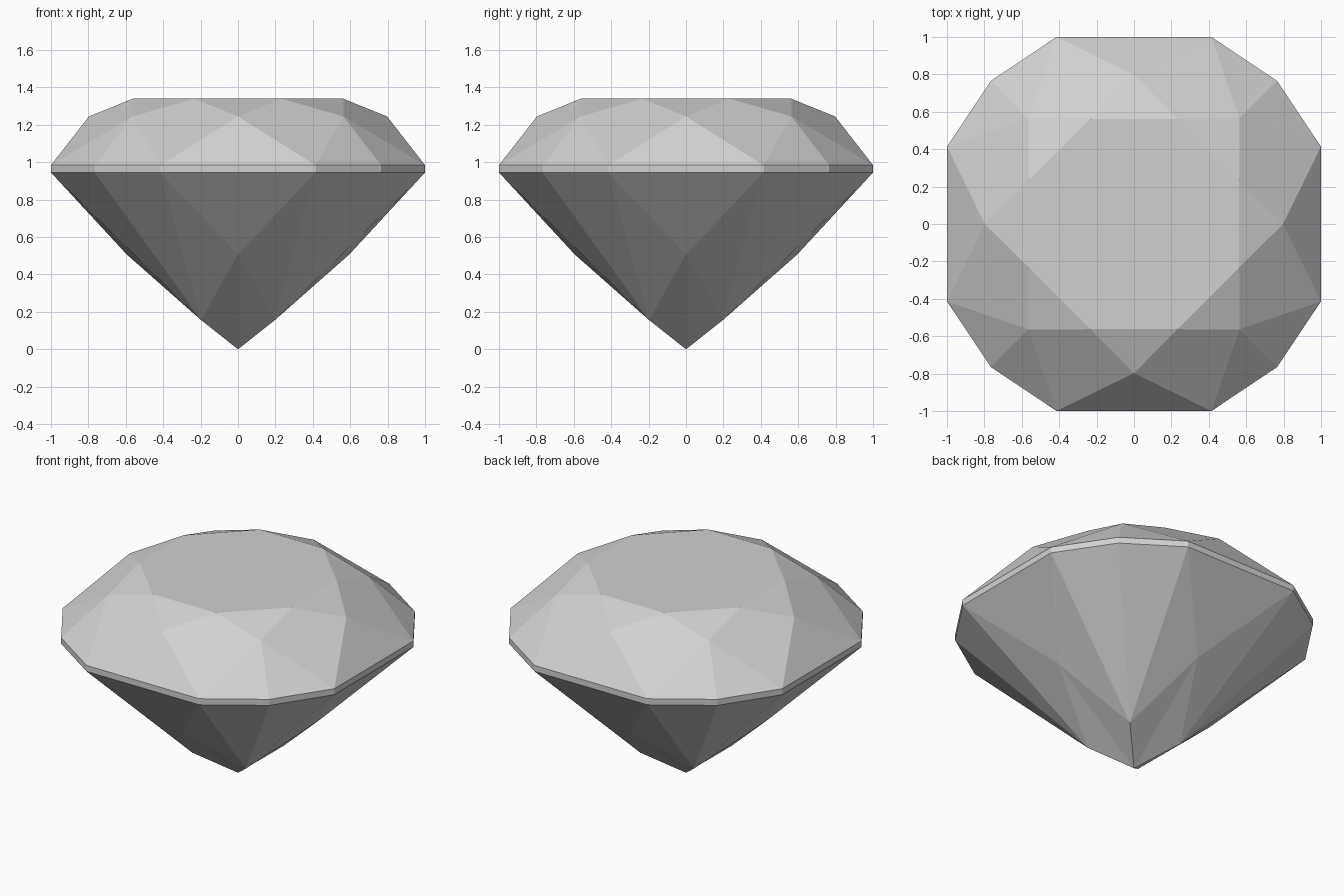
import bpy
import bmesh
from math import cos, sin, pi

if "Cube" in bpy.data.objects:
    bpy.data.objects.remove(bpy.data.objects["Cube"], do_unlink=True)

# Single grey stone material
grey = bpy.data.materials.new("stone grey")
grey.use_nodes = True
colour = (0.64, 0.64, 0.64, 1)
grey.diffuse_color = colour
grey.node_tree.nodes["Principled BSDF"].inputs["Base Color"].default_value = colour

bm = bmesh.new()
STEP = pi / 8


def ring(radius, z, steps):
    """Vertices keyed by their step around the stone (16 steps per turn)."""
    return {s: bm.verts.new((radius * cos(s * STEP), radius * sin(s * STEP), z))
            for s in steps}


corners = range(1, 16, 2)
evens = range(0, 16, 2)
sides = range(0, 16, 4)
diagonals = range(2, 16, 4)
belt = sorted([*corners, *diagonals])

table = ring(0.609, 1.34, corners)
star = ring(0.797, 1.245, evens)
upper = ring(1.082, 0.985, belt)
lower = ring(1.082, 0.945, belt)
pavilion = {**ring(0.595, 0.507, sides), **ring(0.28, 0.157, diagonals)}
culet = bm.verts.new((0, 0, 0))


def face(*verts):
    bm.faces.new(verts)


# Flat table on top
face(*table.values())

# Star triangles round the table
for s in evens:
    face(table[(s - 1) % 16], star[s], table[(s + 1) % 16])

# Main crown kites, and the pavilion facets below them
for s in corners:
    a, b = (s - 1) % 16, (s + 1) % 16
    face(table[s], star[a], upper[s], star[b])
    face(lower[s], pavilion[a], pavilion[b])
    face(pavilion[a], culet, pavilion[b])

# Girdle band with the triangles that meet it above and below
for s, t in zip(belt, belt[1:] + belt[:1]):
    face(upper[s], lower[s], lower[t], upper[t])
    if s in diagonals:
        mid = s
    elif t in diagonals:
        mid = t
    else:
        mid = (s + 1) % 16
    face(star[mid], upper[s], upper[t])
    face(pavilion[mid], lower[t], lower[s])

bmesh.ops.recalc_face_normals(bm, faces=bm.faces[:])
mesh = bpy.data.meshes.new("cut_gemstone")
bm.to_mesh(mesh)
bm.free()
mesh.materials.append(grey)
gem = bpy.data.objects.new("cut_gemstone", mesh)
bpy.context.collection.objects.link(gem)
